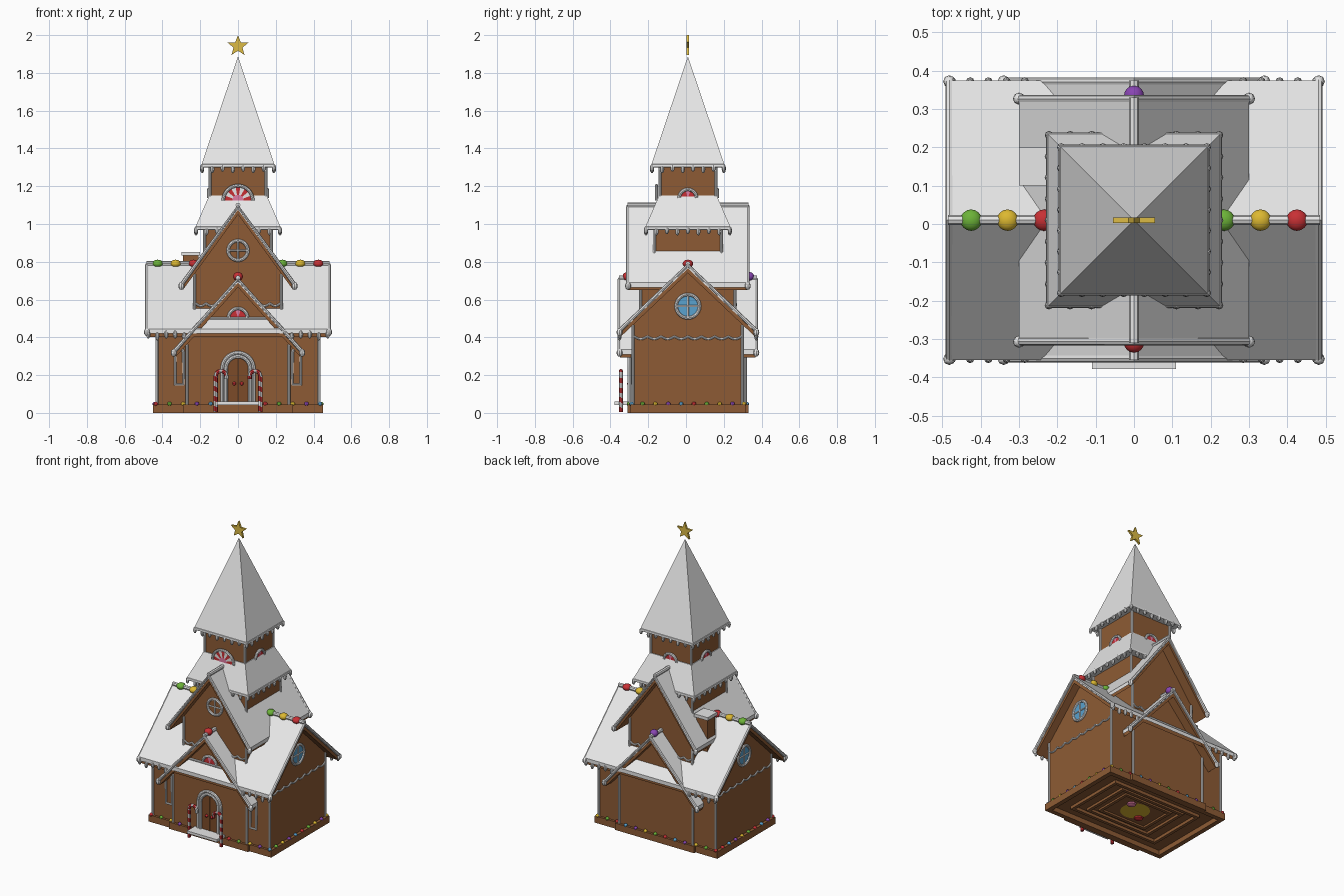
import bpy, bmesh, math
from mathutils import Matrix, Vector

if "Cube" in bpy.data.objects:
    bpy.data.objects.remove(bpy.data.objects["Cube"])

OFF = 0.01  # house centre in y
COL = {"icing_white": (.8, .8, .8), "gingerbread": (.27, .105, .035), "dark_gingerbread": (.2, .07, .022),
       "red": (.58, .03, .035), "green": (.15, .45, .04), "yellow": (.72, .48, .03), "blue": (.1, .36, .62),
       "purple": (.25, .06, .45), "pink": (.75, .2, .36), "star_gold": (.72, .5, .06)}
MAT = {}
for n, c in COL.items():
    MAT[n] = bpy.data.materials.new(n)
    MAT[n].diffuse_color = (*c, 1)
W, G, D = "icing_white", "gingerbread", "dark_gingerbread"


def obj(name, bm, *mats):
    bmesh.ops.recalc_face_normals(bm, faces=bm.faces)
    me = bpy.data.meshes.new(name)
    bm.to_mesh(me)
    bm.free()
    for m in mats:
        me.materials.append(MAT[m])
    o = bpy.data.objects.new(name, me)
    bpy.context.collection.objects.link(o)
    return o


def P(a, u, z, d):
    """Point on a wall: a = turns of 90 deg from front, u = sideways, d = distance out."""
    return Matrix.Rotation(a * math.pi / 2, 3, 'Z') @ Vector((u, -d, z))


def box(name, x0, x1, y0, y1, z0, z1, m, top=1.0):
    bm = bmesh.new()
    bmesh.ops.create_cube(bm, size=1)
    for v in bm.verts:
        k = top if v.co.z > 0 else 1
        v.co = ((x0 + x1) / 2 + v.co.x * (x1 - x0) * k, (y0 + y1) / 2 + v.co.y * (y1 - y0) * k,
                z0 if v.co.z < 0 else z1)
    return obj(name, bm, m)


def prism(name, prof, a, half, m, open_bottom=False):
    """Profile (u,z) extruded through the centre, facing wall direction a."""
    bm = bmesh.new()
    f = [bm.verts.new(P(a, u, z, half)) for u, z in prof]
    b = [bm.verts.new(P(a, u, z, -half)) for u, z in prof]
    bm.faces.new(f)
    bm.faces.new(b[::-1])
    n = len(prof)
    for i in range(n - 1 if open_bottom else n):
        j = (i + 1) % n
        bm.faces.new((f[i], f[j], b[j], b[i]))
    return obj(name, bm, m)


def tube(name, paths, r, m=W, cyclic=False):
    cu = bpy.data.curves.new(name, 'CURVE')
    cu.dimensions = '3D'
    cu.bevel_depth, cu.bevel_resolution, cu.use_fill_caps = r, 2, True
    for p in paths:
        s = cu.splines.new('POLY')
        s.points.add(len(p) - 1)
        for q, c in zip(s.points, p):
            q.co = (*c, 1)
        s.use_cyclic_u = cyclic
    o = bpy.data.objects.new(name, cu)
    bpy.context.collection.objects.link(o)
    bpy.context.view_layer.objects.active = o
    o.select_set(True)
    bpy.ops.object.convert(target='MESH')
    o.select_set(False)
    o.data.materials.clear()
    o.data.materials.append(MAT[m])
    return o


def balls(name, pts, r, mats, sz=1.0, seg=8):
    bm = bmesh.new()
    for i, p in enumerate(pts):
        res = bmesh.ops.create_uvsphere(bm, u_segments=seg, v_segments=seg * 3 // 4, radius=r,
                                        matrix=Matrix.Translation(p) @ Matrix.Diagonal((1, 1, sz, 1)))
        for f in {f for v in res["verts"] for f in v.link_faces}:
            f.material_index = i % len(mats)
    return obj(name, bm, *mats)


def arc(a, z, d, r, t0=0, t1=math.pi, n=20):
    return [P(a, r * math.cos(t0 + (t1 - t0) * i / n), z + r * math.sin(t0 + (t1 - t0) * i / n), d) for i in range(n + 1)]


def fan(name, a, z, d, r, mats, n, span=math.pi, legs=None):
    """Flat round or half-round plate with alternating coloured sectors."""
    bm = bmesh.new()
    for i in range(n):
        bm.faces.new([bm.verts.new(p) for p in [P(a, 0, z, d)] + arc(a, z, d, r, span * i / n, span * (i + 1) / n, 6)]
                     ).material_index = i % len(mats)
    return obj(name, bm, *mats)


def round_window(name, a, z, d, r, glass):
    fan(name + "_glass", a, z, d + .004, r, [glass], 4, 2 * math.pi)
    tube(name + "_frame", [arc(a, z, d + .004, r, 0, 2 * math.pi, 28)[:-1]], .009, W, True)
    tube(name + "_bars", [[P(a, -r, z, d + .004), P(a, r, z, d + .004)], [P(a, 0, z - r, d + .004), P(a, 0, z + r, d + .004)]], .005)


def gable(name, a, wall, wlen, z0, ridge, span, rlen, eave):
    """Gabled block: open walls, biscuit roof, icing layer, piped ridge, rakes and corners."""
    s = (ridge - eave) / span
    zr = lambda u, drop: ridge - s * u - drop
    prism(name + "_walls", [(wall, z0), (wall, zr(wall, .04)), (0, zr(0, .04)), (-wall, zr(wall, .04)), (-wall, z0)], a, wlen, G, True)
    for part, t0, t1, sp, m, ln in (("icing", 0, .025, span, W, rlen), ("biscuit", .025, .05, span - .008, G, rlen - .006)):
        prism(f"{name}_roof_{part}", [(sp, zr(sp, t0)), (0, zr(0, t0)), (-sp, zr(sp, t0)),
                                      (-sp, zr(sp, t1)), (0, zr(0, t1)), (sp, zr(sp, t1))], a, ln, m)
    tube(name + "_rake_piping", [[P(a, -span, zr(span, .012), d), P(a, 0, ridge - .008, d), P(a, span, zr(span, .012), d)]
                                 for d in (rlen - .004, .004 - rlen)], .011)
    tube(name + "_ridge_piping", [[P(a, 0, ridge, -rlen), P(a, 0, ridge, rlen)]], .013)
    tube(name + "_corner_piping", [[P(a, u, z0, d), P(a, u, zr(wall, .05), d)] for u in (-wall, wall) for d in (-wlen, wlen)], .008)


# Gingerbread base with hollow underside and stepped rings
def frame(name, hx, hy, w, z0, z1):
    bm = bmesh.new()
    L = [[bm.verts.new((sx * (hx - k), sy * (hy - k), z)) for sx, sy in ((-1, -1), (1, -1), (1, 1), (-1, 1))]
         for k, z in ((0, z0), (0, z1), (w, z1), (w, z0))]
    for i in range(4):
        for j in range(4):
            bm.faces.new((L[i][j], L[i][(j + 1) % 4], L[(i + 1) % 4][(j + 1) % 4], L[(i + 1) % 4][j]))
    return obj(name, bm, G)


frame("base_rim", .45, .305, .03, 0, .045)
box("base_floor", -.44, .44, -.295, .295, .032, .045, G)
for sg in (-1, 1):
    box("base_bay", -.29, .29, min(sg * .29, sg * .32), max(sg * .29, sg * .32), 0, .045, G)
for i, (hx, hy) in enumerate(((.33, .21), (.24, .17), (.18, .13))):
    frame("underside_ring", hx, hy, .02, .012 + i * .004, .035)
fan("underside_disc", 0, 0, 0, .09, ["yellow"], 4, 2 * math.pi).matrix_world = Matrix.Translation((0, 0, .03)) @ Matrix.Rotation(math.pi / 2, 4, 'X')
balls("underside_candy", [(.07, .05, .03), (-.07, -.05, .03)], .03, ["pink", "red"], .5)

# Gumdrops along the base edge
pts = [Vector((-.435 + .0725 * i, s * (.312 if abs(-.435 + .0725 * i) < .28 else .298), .047)) for s in (-1, 1) for i in range(13)
       if s > 0 or abs(-.435 + .0725 * i) > .12]
pts += [Vector((s * .441, -.24 + .068 * i, .047)) for s in (-1, 1) for i in range(8)]
balls("base_gumdrops", pts, .012, ["red", "green", "yellow", "purple", "blue"])

# Main house, low cross gable and tall cross gable
gable("main_house", 1, .29, .43, .04, .79, .365, .485, .445)
gable("porch_gable", 0, .27, .305, .04, .715, .34, .365, .335)
gable("upper_gable", 0, .23, .25, .45, 1.1, .3, .32, .69)

# Tower with flared skirt and spire
box("tower_lower", -.178, .178, -.178, .178, .72, .985, G)
box("skirt_roof", -.225, .225, -.225, .225, .985, 1.15, W, .68)
box("skirt_eave", -.225, .225, -.225, .225, .97, .985, W)
box("tower_upper", -.148, .148, -.148, .148, 1.1, 1.31, G)
box("spire_eave", -.192, .192, -.192, .192, 1.3, 1.318, W)
box("spire", -.192, .192, -.192, .192, 1.318, 1.885, W, .004)
sq = ((-1, -1), (1, -1), (1, 1), (-1, 1))
tube("tower_corner_piping", [[(x * h, y * h, z0), (x * h, y * h, z1)] for x, y in sq
                             for h, z0, z1 in ((.178, .75, .97), (.148, 1.13, 1.3))], .008)
for nm, h, z in (("skirt", .222, .978), ("spire", .19, 1.308)):
    tube(nm + "_eave_piping", [[(x * h, y * h, z) for x, y in sq]], .01, W, True)

# Icing drips under every eave
for nm, h, z, n in (("skirt", .222, .967, 8), ("spire", .19, 1.297, 7)):
    balls(nm + "_drips", [P(a, -h + 2 * h * i / n, z - .007 * (i % 2), h) for a in range(4) for i in range(n)], .011, [W], 1.9)
balls("main_drips", [P(a, -.475 + .95 * i / 20, .415 - .01 * (i % 3 == 1), .362) for a in (0, 2) for i in range(21)
                     if abs(-.475 + .95 * i / 20) > .25], .011, [W], 2)
balls("gable_roof_ends", [Vector((s * x, t * y, z)) for s in (-1, 1) for t in (-1, 1)
                          for x, y, z in ((.34, .362, .318), (.3, .317, .672), (.482, .362, .427))], .016, [W], 1.3)

# Star on the spire
prism("star", [((.058 if i % 2 == 0 else .025) * math.sin(i * math.pi / 5), 1.942 + (.058 if i % 2 == 0 else .025) * math.cos(i * math.pi / 5))
               for i in range(10)], 0, .007, "star_gold")

# Ridge candies
balls("ridge_candies", [Vector((x, 0, .79)) for x in (-.425, -.33, -.235, .235, .33, .425)], .028,
      ["green", "yellow", "red"], .75, 16)
o = balls("ridge_candy_end", [Vector((0, -.32, .722)), Vector((0, .325, .722))], .026, ["red", "purple"], .9, 16)

# Chimney
box("chimney", -.29, -.21, .1, .18, .5, .835, G)
box("chimney_icing", -.3, -.2, .09, .19, .832, .853, W)

# Windows and rosettes
round_window("left_window", 3, .565, .43, .062, "blue")
round_window("right_window", 1, .565, .43, .062, "blue")
round_window("upper_front_window", 0, .86, .25, .052, G)
for nm, a, z, d, r, n in (("tower_front", 0, 1.125, .166, .078, 9), ("tower_right", 1, 1.137, .155, .046, 5),
                          ("tower_back", 2, 1.137, .155, .046, 5), ("tower_left", 3, 1.137, .155, .046, 5),
                          ("porch", 0, .503, .309, .05, 5)):
    fan(nm + "_rosette", a, z, d, r, ["red", W] if n == 9 else ["red", "red", "pink"], n)
    tube(nm + "_rosette_frame", [arc(a, z, d, r)], .009)
    if n == 9:
        fan(nm + "_rosette_heart", a, z, d + .004, .03, ["pink"], 2)
tube("porch_tie_piping", [[P(0, -.15, .5, .308), P(0, .15, .5, .308)]], .007)
for s in (-1, 1):  # slim arched windows beside the bay
    c = s * .31
    pts = [P(0, c - .022, .15, .292), P(0, c - .022, .32, .292)] + [P(0, c + .022 * math.cos(t), .32 + .022 * math.sin(t), .292)
           for t in (2.36, 1.57, .79)] + [P(0, c + .022, .32, .292), P(0, c + .022, .15, .292)]
    tube("slim_window_frame", [pts], .008, W, True)

# Wavy piping on the walls
for nm, a, hw, z, d in (("right", 1, .285, .405, .432), ("left", 3, .285, .405, .432),
                        ("upper_front", 0, .225, .58, .253), ("upper_back", 2, .225, .58, .253)):
    tube(nm + "_garland", [[P(a, -hw + 2 * hw * i / 64, z - .014 * abs(math.sin(i * math.pi / 8)), d) for i in range(65)]], .006)

# Arched door, step and knobs
prof = [(-.07, .045), (.07, .045)] + [(.07 * math.cos(t * math.pi / 12), .235 + .07 * math.sin(t * math.pi / 12)) for t in range(13)]
bm = bmesh.new()
bm.faces.new([bm.verts.new(P(0, u, z, .309)) for u, z in prof])
obj("door", bm, D)
tube("door_frame", [[P(0, r, .045, .31)] + arc(0, .235, .31, r) + [P(0, -r, .045, .31)] for r in (.064, .083)], .01)
tube("door_split", [[P(0, 0, .05, .309), P(0, 0, .3, .309)]], .003, G)
balls("door_knobs", [P(0, -.02, .155, .312), P(0, .02, .155, .312)], .01, ["red"])
box("door_step", -.11, .11, -.388, -.3, .043, .06, W)

# Striped candy canes
for s in (-1, 1):
    path = [(s * .118, -.355, .004 + .19 * i / 36) for i in range(36)]
    path += [(s * (.09 + .028 * math.cos(t * math.pi / 14)), -.355, .194 + .028 * math.sin(t * math.pi / 14)) for t in range(15)]
    path += [(s * .062, -.355, .18)]
    o = tube("candy_cane", [path], .011)
    o.data.materials.append(MAT["red"])
    for f in o.data.polygons:
        c = f.center
        f.material_index = int(c.z * 38 + math.atan2(c.y + .355, c.x - s * .118) / math.tau + 5) % 2 if c.z < .194 else int((c.x * s) * 60 + 9) % 2

# Shift the house centre and shade
for o in list(bpy.context.scene.objects):
    o.location.y += OFF
    o.select_set(True)
    bpy.context.view_layer.objects.active = o
bpy.ops.object.shade_smooth_by_angle(angle=math.radians(35))

for m in bpy.data.materials:
    if m.users and not m.is_grease_pencil:
        m.use_nodes = True
        m.node_tree.nodes["Principled BSDF"].inputs["Base Color"].default_value = m.diffuse_color
